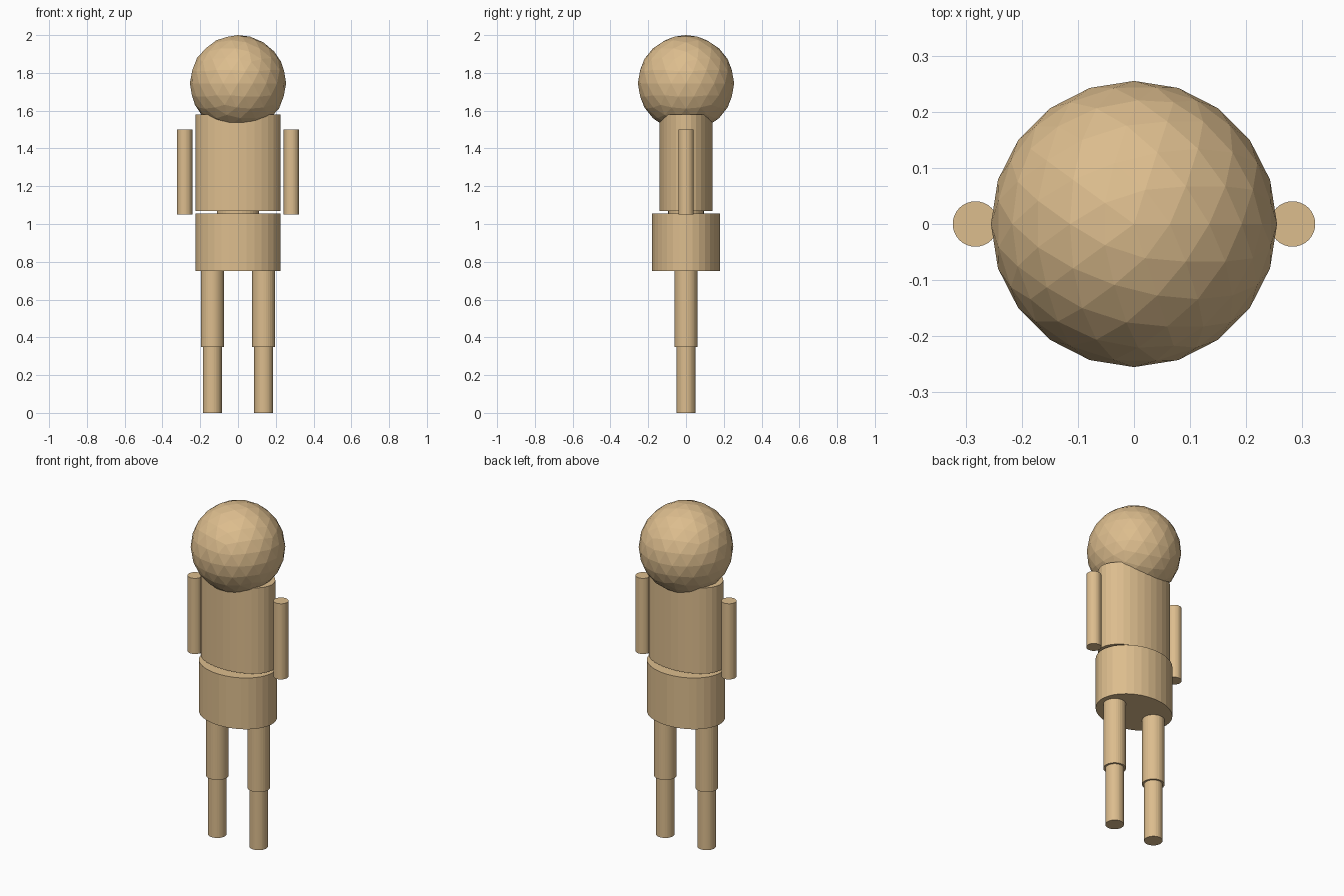
import bpy

if "Cube" in bpy.data.objects:
    bpy.data.objects.remove(bpy.data.objects["Cube"])

wood = bpy.data.materials.new("tan")
wood.diffuse_color = (0.72, 0.51, 0.27, 1.0)
wood.use_nodes = True
wood.node_tree.nodes["Principled BSDF"].inputs["Base Color"].default_value = wood.diffuse_color


def finish(obj, name):
    obj.name = name
    obj.data.materials.append(wood)
    return obj


def column(name, rx, ry, z0, z1, x=0.0):
    """Upright elliptical cylinder between two heights."""
    bpy.ops.mesh.primitive_cylinder_add(
        vertices=32, radius=1, depth=1, location=(x, 0, (z0 + z1) / 2))
    obj = bpy.context.object
    obj.scale = (rx, ry, z1 - z0)
    bpy.ops.object.transform_apply(location=False, rotation=False, scale=True)
    return finish(obj, name)


# Head: faceted ball resting into the torso
bpy.ops.mesh.primitive_ico_sphere_add(
    subdivisions=3, radius=0.255, location=(0, 0, 1.745))
finish(bpy.context.object, "head")

# Trunk
column("torso", 0.225, 0.141, 1.07, 1.58)
column("waist", 0.112, 0.094, 1.05, 1.075)
column("pelvis", 0.225, 0.179, 0.75, 1.055)

# Limbs, mirrored left and right
for side, sx in (("left", 1), ("right", -1)):
    column(side + "_arm", 0.0405, 0.0405, 1.05, 1.50, sx * 0.2825)
    column(side + "_thigh", 0.061, 0.061, 0.35, 0.75, sx * 0.136)
    column(side + "_shin", 0.05, 0.05, 0.0, 0.35, sx * 0.136)
